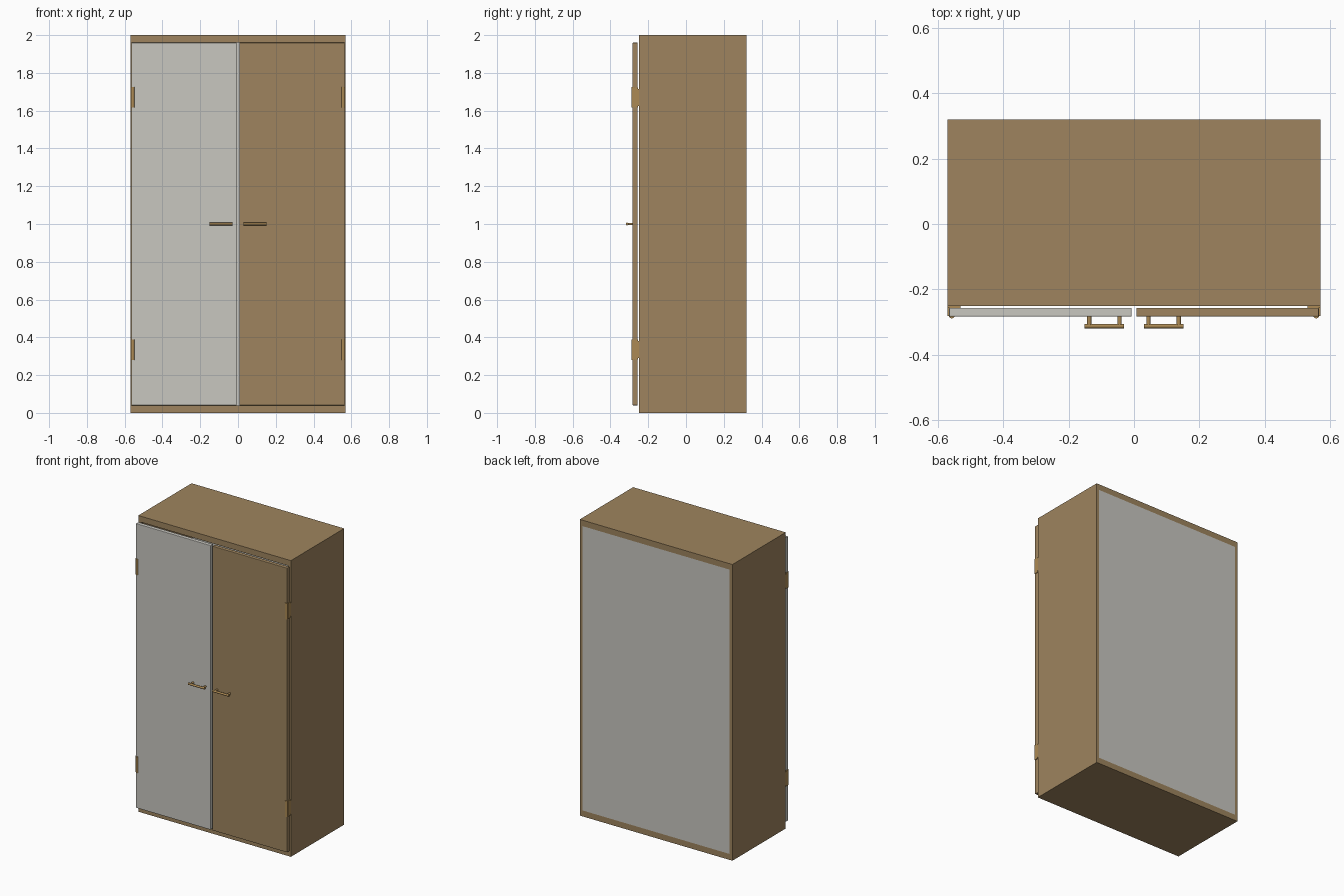
import bpy
from math import pi

if "Cube" in bpy.data.objects:
    bpy.data.objects.remove(bpy.data.objects["Cube"])


def material(name, rgb):
    m = bpy.data.materials.new(name)
    m.diffuse_color = (*rgb, 1)
    m.use_nodes = True
    m.node_tree.nodes["Principled BSDF"].inputs["Base Color"].default_value = m.diffuse_color
    return m


WOOD = material("brown_wood", (0.342, 0.231, 0.112))
GREY = material("pale_grey", (0.578, 0.571, 0.527))
BRASS = material("brass", (0.413, 0.254, 0.089))


def box(name, x, y, z, mat, bevel=0.0):
    bpy.ops.mesh.primitive_cube_add(
        size=1, location=[(a + b) / 2 for a, b in (x, y, z)])
    o = bpy.context.object
    o.name = name
    o.scale = [abs(b - a) for a, b in (x, y, z)]
    bpy.ops.object.transform_apply(location=False, rotation=False, scale=True)
    o.data.materials.append(mat)
    if bevel:
        mod = o.modifiers.new("soft_edges", 'BEVEL')
        mod.width, mod.segments = bevel, 2
    return o


def rod(name, loc, r, length, mat, rot=(0, 0, 0)):
    bpy.ops.mesh.primitive_cylinder_add(
        vertices=24, radius=r, depth=length, location=loc, rotation=rot)
    o = bpy.context.object
    o.name = name
    o.data.materials.append(mat)
    bpy.ops.object.shade_smooth_by_angle()
    return o


W, FRONT, BACK = 0.57, -0.25, 0.319

# Carcass: hollow box of boards with an inset back panel
box("bottom_board", (-W, W), (FRONT, BACK), (0, 0.04), WOOD)
box("top_board", (-W, W), (FRONT, BACK), (1.96, 2), WOOD)
box("back_panel", (-0.55, 0.55), (0.3, BACK), (0.04, 1.96), GREY)

for side, s in (("left", -1), ("right", 1)):
    box(side + "_side_board", (s * 0.55, s * W), (FRONT, BACK), (0.04, 1.96), WOOD)

    # Door
    box(side + "_door", (s * 0.007, s * 0.565), (-0.283, -0.256), (0.04, 1.96),
        GREY if s < 0 else WOOD, 0.003)

    # Handle: horizontal bar on two posts
    rod(side + "_handle_bar", (s * 0.091, -0.312, 1), 0.007, 0.122, BRASS, (0, pi / 2, 0))
    for i, px in enumerate((0.044, 0.137)):
        rod(f"{side}_handle_post_{i}", (s * px, -0.296, 1), 0.0065, 0.032, BRASS, (pi / 2, 0, 0))

    # Hinges: leaf on the carcass, side plate and knuckle
    for level, z in (("lower", 0.335), ("upper", 1.67)):
        n = f"{side}_{level}_hinge"
        box(n + "_leaf", (s * 0.53, s * W), (-0.256, FRONT), (z - 0.045, z + 0.045), BRASS)
        box(n + "_plate", (s * 0.5645, s * W), (-0.281, -0.255), (z - 0.053, z + 0.053), BRASS)
        rod(n + "_knuckle", (s * 0.557, -0.279, z), 0.0095, 0.108, BRASS)
